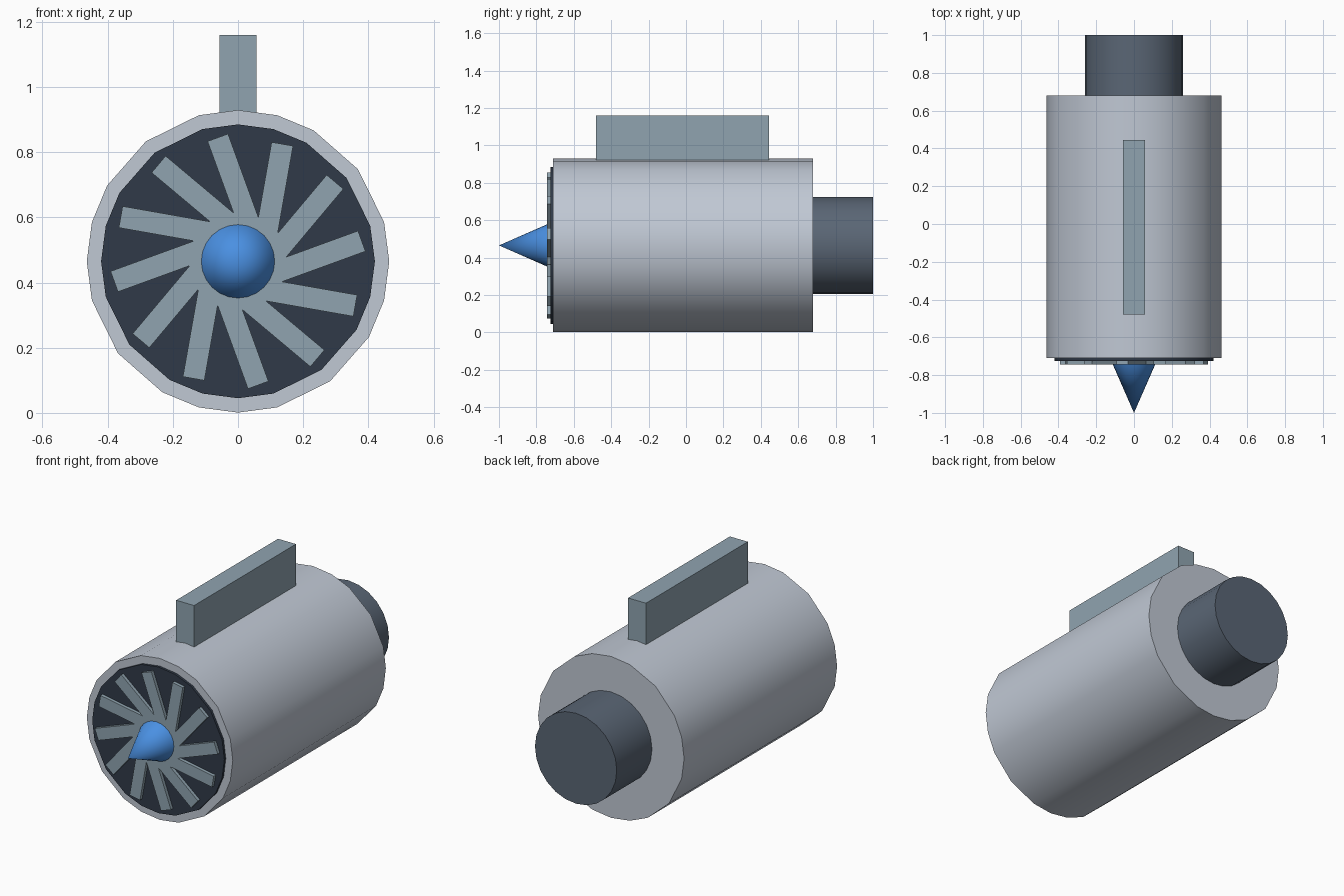
import bpy, bmesh, math

if "Cube" in bpy.data.objects:
    bpy.data.objects.remove(bpy.data.objects["Cube"])

CZ = 0.465  # height of the engine axis


def material(name, hex_code):
    rgb = [int(hex_code[i:i + 2], 16) / 255 for i in (0, 2, 4)]
    lin = [c / 12.92 if c <= 0.04045 else ((c + 0.055) / 1.055) ** 2.4 for c in rgb]
    m = bpy.data.materials.new(name)
    m.diffuse_color = (*lin, 1)
    m.use_nodes = True
    m.node_tree.nodes["Principled BSDF"].inputs["Base Color"].default_value = m.diffuse_color
    return m


silver = material("silver", "C0C8D4")
blue_grey = material("blue_grey", "90A4B0")
dark = material("dark_navy", "303A48")
slate = material("slate", "5A6675")
blue = material("blue", "4A90E2")


def finish(name, bm, mat, smooth=False):
    bmesh.ops.recalc_face_normals(bm, faces=bm.faces)
    me = bpy.data.meshes.new(name)
    bm.to_mesh(me)
    bm.free()
    me.materials.append(mat)
    ob = bpy.data.objects.new(name, me)
    bpy.context.collection.objects.link(ob)
    if smooth:
        bpy.ops.object.select_all(action='DESELECT')
        ob.select_set(True)
        bpy.context.view_layer.objects.active = ob
        bpy.ops.object.shade_smooth_by_angle(angle=math.radians(35))
    return ob


def barrel(name, mat, angles, radius, y0, y1, pointed=False):
    """Closed drum along y; a pointed one shrinks to a tip at y0."""
    bm = bmesh.new()

    def ring(y):
        return [bm.verts.new((radius * math.sin(a), y, CZ + radius * math.cos(a)))
                for a in map(math.radians, angles)]

    back = ring(y1)
    bm.faces.new(back)
    n = len(angles)
    if pointed:
        tip = bm.verts.new((0, y0, CZ))
        for i in range(n):
            bm.faces.new((tip, back[i], back[(i + 1) % n]))
    else:
        front = ring(y0)
        bm.faces.new(front)
        for i in range(n):
            j = (i + 1) % n
            bm.faces.new((front[i], front[j], back[j], back[i]))
    return finish(name, bm, mat, True)


def add_box(bm, x, y, z, turn=0.0):
    """Box from min/max pairs, turned about the y axis."""
    c, s = math.cos(turn), math.sin(turn)
    cube = bmesh.ops.create_cube(bm, size=1)
    for v in cube["verts"]:
        px, py, pz = (r[0] if k < 0 else r[1] for k, r in zip(v.co, (x, y, z)))
        v.co = (px * c + pz * s, py, CZ - px * s + pz * c)


# Casing, intake and exhaust
coarse = [q * 90 + a for q in range(4) for a in (0, 15, 30, 52.5, 75)]
fine = [i * 15 for i in range(24)]
barrel("nacelle", silver, coarse, 0.464, -0.71, 0.68)
barrel("intake_disc", dark, coarse, 0.42, -0.724, -0.70)
barrel("exhaust_nozzle", slate, fine, 0.26, 0.66, 1.0)
barrel("nose_cone", blue, fine, 0.117, -1.0, -0.733, pointed=True)

# Twelve slanted fan blades
bm = bmesh.new()
for i in range(12):
    add_box(bm, (0.038, 0.105), (-0.743, -0.722), (0.05, 0.378), math.radians(30 * i - 20))
finish("fan_blades", bm, blue_grey)

# Mounting pylon on top
bm = bmesh.new()
add_box(bm, (-0.057, 0.057), (-0.48, 0.445), (0.42, 1.16 - CZ))
finish("pylon", bm, blue_grey)
